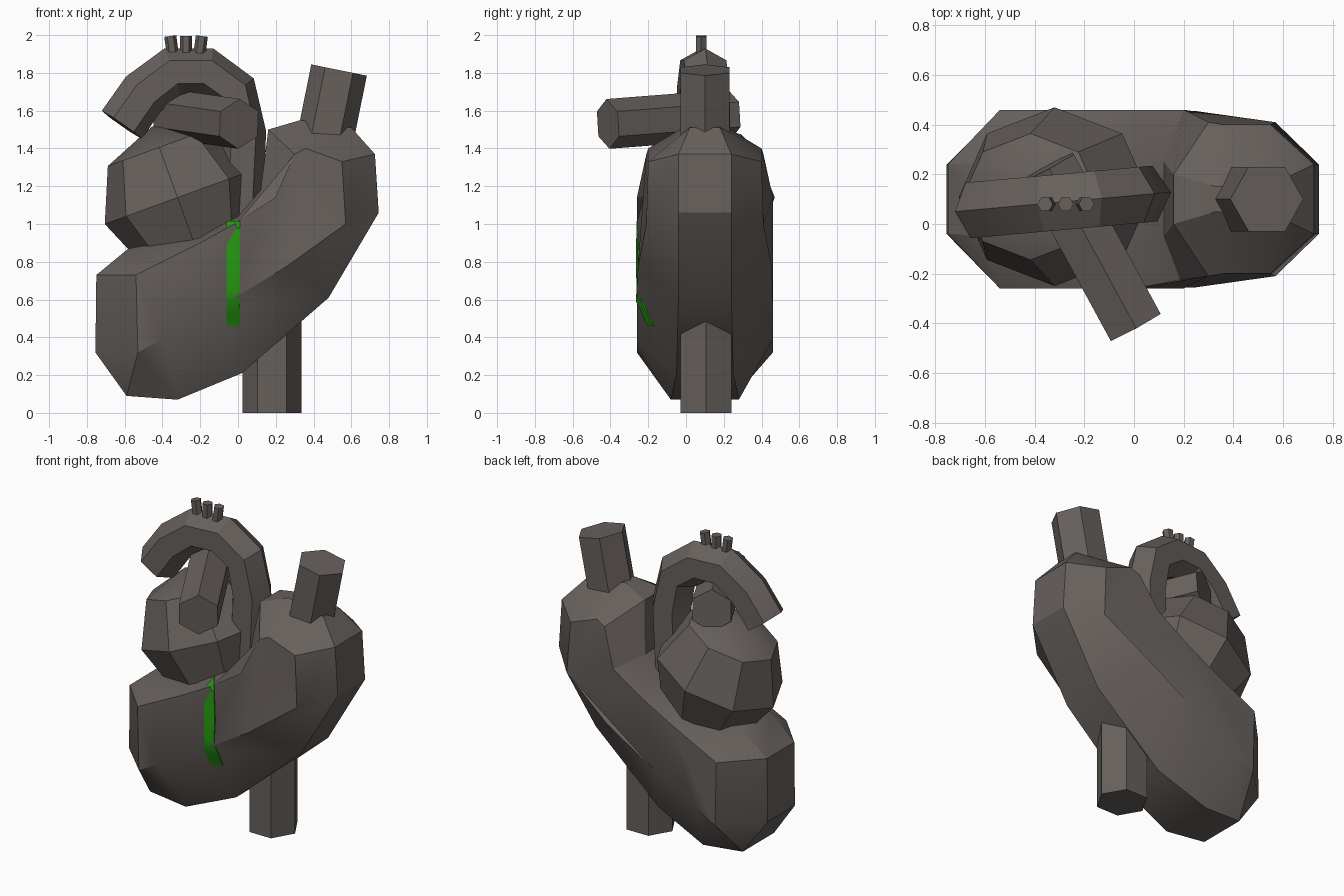
import bpy, bmesh, math
from mathutils import Vector, Matrix
from mathutils.bvhtree import BVHTree

if "Cube" in bpy.data.objects:
    bpy.data.objects.remove(bpy.data.objects["Cube"])


def material(name, rgb):
    m = bpy.data.materials.new(name)
    m.diffuse_color = (*rgb, 1)
    m.use_nodes = True
    m.node_tree.nodes["Principled BSDF"].inputs["Base Color"].default_value = m.diffuse_color
    return m


stone = material("dark_stone", (0.135, 0.118, 0.108))
green = material("green_inlay", (0.02, 0.33, 0.006))


def finish(name, bm, mat, angle=30):
    bmesh.ops.recalc_face_normals(bm, faces=bm.faces)
    mesh = bpy.data.meshes.new(name)
    bm.to_mesh(mesh)
    mesh.materials.append(mat)
    ob = bpy.data.objects.new(name, mesh)
    bpy.context.collection.objects.link(ob)
    bpy.ops.object.select_all(action='DESELECT')
    ob.select_set(True)
    bpy.context.view_layer.objects.active = ob
    bpy.ops.object.shade_smooth_by_angle(angle=math.radians(angle))
    return ob


def tube(name, path, radius, normal):
    """Six-sided tube; one pair of corners lies in the plane given by its normal."""
    pts = [Vector(p) for p in path]
    bm = bmesh.new()
    rings = []
    for i, p in enumerate(pts):
        t = Vector()
        if i > 0:
            t += (p - pts[i - 1]).normalized()
        if i < len(pts) - 1:
            t += (pts[i + 1] - p).normalized()
        t.normalize()
        u = Vector(normal).cross(t).normalized()
        v = t.cross(u)
        rings.append([bm.verts.new(p + radius * (u * math.cos(k * math.pi / 3) + v * math.sin(k * math.pi / 3)))
                      for k in range(6)])
    for a, b in zip(rings, rings[1:]):
        for k in range(6):
            bm.faces.new((a[k], a[k - 1], b[k - 1], b[k]))
    bm.faces.new(rings[0])
    bm.faces.new(rings[-1])
    return finish(name, bm, stone)


# Main chamber: outer outline (x, z, half depth) and the front/back plate outline it slopes to
MID = 0.1
outline = [
    ((-0.75, 0.73, .14), (-0.54, 0.73, .36)),
    ((-0.755, 0.32, .14), (-0.53, 0.32, .36)),
    ((-0.59, 0.09, .16), (-0.53, 0.32, .36)),
    ((-0.32, 0.07, .18), (-0.40, 0.39, .36)),
    ((0.02, 0.21, .15), (-0.10, 0.56, .36)),
    ((0.48, 0.61, .14), (0.25, 0.77, .355)),
    ((0.745, 1.06, .14), (0.57, 1.00, .31)),
    ((0.725, 1.37, .14), (0.55, 1.33, .30)),
    ((0.60, 1.51, .08), (0.55, 1.33, .30)),
    ((0.33, 1.55, .05), (0.36, 1.40, .30)),
    ((0.16, 1.50, .10), (0.30, 1.37, .31)),
    ((0.12, 1.18, .15), (0.20, 1.14, .36)),
    ((0.00, 1.04, .20), (0.00, 1.01, .36)),
    ((-0.20, 0.94, .20), (-0.20, 0.90, .36)),
    ((-0.58, 0.87, .15), (-0.54, 0.73, .36)),
]
bm = bmesh.new()
loops = []
for side, part in ((-1, 1), (-1, 0), (1, 0), (1, 1)):
    loops.append([bm.verts.new((o[part][0], MID + side * o[part][2], o[part][1])) for o in outline])
n = len(outline)
for a, b in zip(loops, loops[1:]):
    for k in range(n):
        bm.faces.new((a[k - 1], a[k], b[k], b[k - 1]))
caps = [bm.faces.new(loops[0]), bm.faces.new(loops[-1])]
bmesh.ops.triangulate(bm, faces=caps)
bmesh.ops.remove_doubles(bm, verts=bm.verts, dist=0.001)
surface = BVHTree.FromBMesh(bm)
finish("main_chamber", bm, stone, 32)

# Plain green inlay bar that follows the front of the chamber
bm = bmesh.new()
rows = []
for z in (0.46, 0.53, 0.59, 0.65, 0.8, 0.98, 1.015):
    row = []
    for x in (-0.06, 0.01):
        hit = surface.ray_cast(Vector((x, -2, min(z, 1.0))), Vector((0, 1, 0)))[0]
        y = hit.y if hit and hit.y < -0.1 else -0.26
        row.append((x, y, z))
    rows.append(row)
front = [[bm.verts.new((x, y - 0.006, z)) for x, y, z in r] for r in rows]
back = [[bm.verts.new((x, y + 0.003, z)) for x, y, z in r] for r in rows]
for i in range(len(rows) - 1):
    f, g, b, c = front[i], front[i + 1], back[i], back[i + 1]
    for q in ((f[0], f[1], g[1], g[0]), (b[0], c[0], c[1], b[1]),
              (f[0], g[0], c[0], b[0]), (f[1], b[1], c[1], g[1])):
        bm.faces.new(q)
for i in (0, -1):
    bm.faces.new((front[i][0], front[i][1], back[i][1], back[i][0]))
finish("inlay_bar", bm, green)

# Upper rounded chamber
bm = bmesh.new()
bmesh.ops.create_uvsphere(bm, u_segments=8, v_segments=4, radius=1)
bm.transform(Matrix.Translation((-0.32, 0.11, 1.14)) @ Matrix.Rotation(math.radians(-20), 4, 'Y')
             @ Matrix.Diagonal((0.41, 0.36, 0.40, 1)))
finish("upper_chamber", bm, stone)

# Vessels
arch = [(-0.615, 1.525), (-0.50, 1.69), (-0.35, 1.805), (-0.17, 1.805), (-0.025, 1.70), (0.02, 1.48), (0.0, 1.05)]
tube("arch_vessel", [(x, 0.115 + 0.09 * x, z) for x, z in arch], 0.13, (-0.09, 1, 0))
for i, (x, lean) in enumerate(((-0.355, -0.012), (-0.275, 0), (-0.195, 0.012))):
    tube(f"small_branch_{i + 1}", [(x - lean, 0.08, 1.88), (x - lean * -0.3, 0.08, 1.995)], 0.032, (0, 1, 0))
tube("cross_vessel", [(0.005, -0.413, 1.53), (-0.345, 0.23, 1.58)], 0.132, (0.88, 0.48, 0))
tube("top_vessel", [(0.455, 0.1, 1.42), (0.535, 0.1, 1.815)], 0.15, (0, 1, 0))
tube("bottom_vessel", [(0.18, 0.105, 0), (0.18, 0.105, 0.55)], 0.156, (0, 1, 0))
